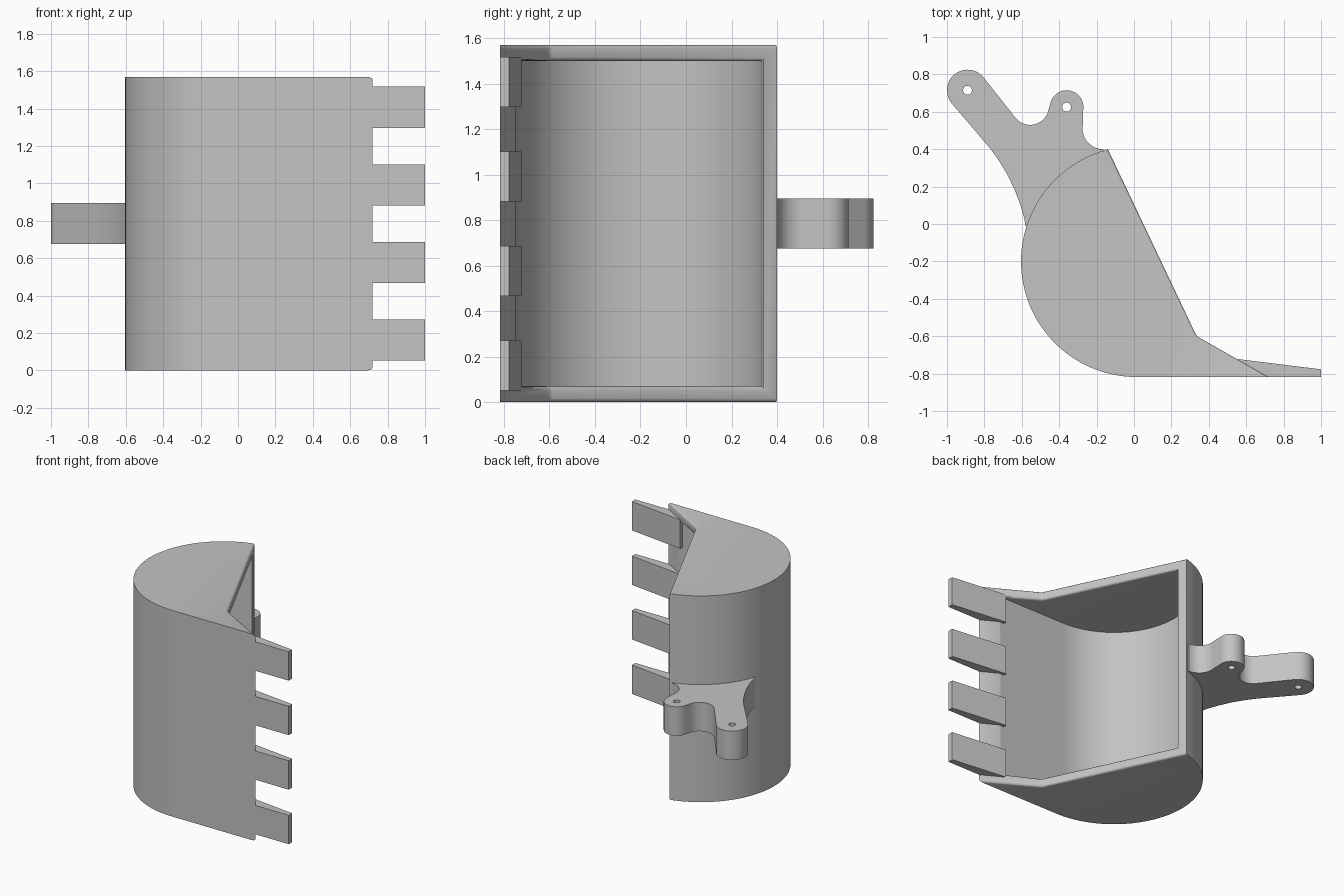
import bpy, bmesh
from math import cos, sin, radians
from mathutils import Vector

if "Cube" in bpy.data.objects:
    bpy.data.objects.remove(bpy.data.objects["Cube"])

# Single painted-metal grey
grey = bpy.data.materials.new("plain_grey")
grey.use_nodes = True
COLOUR = (0.55, 0.55, 0.55, 1)
grey.diffuse_color = COLOUR
grey.node_tree.nodes["Principled BSDF"].inputs["Base Color"].default_value = COLOUR

HEIGHT, WALL = 1.57, 0.07
CENTRE, RADIUS = (0.014, -0.2), 0.618
HEEL, CORNER, LIP = Vector((-0.14, 0.4)), Vector((0.335, -0.6)), Vector((0.72, -0.818))


def arc(centre, r, start, end, n):
    angles = [radians(start + (end - start) * i / n) for i in range(n + 1)]
    return [(centre[0] + r * cos(a), centre[1] + r * sin(a)) for a in angles]


def prism(name, outline, z0, z1):
    """Extrude a plan outline upwards from z0 to z1."""
    bm = bmesh.new()
    face = bm.faces.new([bm.verts.new((p[0], p[1], z0)) for p in outline])
    top = bmesh.ops.extrude_face_region(bm, geom=[face])["geom"]
    bmesh.ops.translate(bm, vec=(0, 0, z1 - z0),
                        verts=[g for g in top if isinstance(g, bmesh.types.BMVert)])
    bmesh.ops.recalc_face_normals(bm, faces=bm.faces)
    mesh = bpy.data.meshes.new(name)
    bm.to_mesh(mesh)
    bm.free()
    mesh.materials.append(grey)
    obj = bpy.data.objects.new(name, mesh)
    bpy.context.collection.objects.link(obj)
    return obj


def activate(obj):
    bpy.ops.object.select_all(action="DESELECT")
    obj.select_set(True)
    bpy.context.view_layer.objects.active = obj


def carve(obj, cutter):
    """Subtract the cutter and discard it."""
    cutter.hide_render = True
    mod = obj.modifiers.new("carve", "BOOLEAN")
    mod.operation, mod.solver, mod.object = "DIFFERENCE", "EXACT", cutter
    activate(obj)
    bpy.ops.object.modifier_apply(modifier=mod.name)
    bpy.data.objects.remove(cutter)


def smooth(obj):
    activate(obj)
    bpy.ops.object.shade_smooth_by_angle(angle=radians(30))


# Bucket: curved scoop with a hollow inside
bucket = prism("bucket", [HEEL] + arc(CENTRE, RADIUS, 106, 270, 56) + [LIP, CORNER], 0, HEIGHT)
hollow = prism("hollow", arc(CENTRE, RADIUS - WALL, 90, 270, 60)
               + [(1.2, CENTRE[1] - RADIUS + WALL), (1.2, CENTRE[1] + RADIUS - WALL)],
               WALL, HEIGHT - WALL)
carve(bucket, hollow)


# Rounded rim around the mouth
def on_rim(v, a, b):
    d = (b - a).normalized()
    p = v.co.xy - a
    return abs(d.x * p.y - d.y * p.x) < 0.002


bm = bmesh.new()
bm.from_mesh(bucket.data)
rim = []
for e in bm.edges:
    upright = abs(e.verts[0].co.z - e.verts[1].co.z) > 0.5
    inner_heel = e.verts[0].co.x < 0 and 0.3 < e.verts[0].co.y < 0.36
    for a, b in ((HEEL, CORNER), (CORNER, LIP)):
        if all(on_rim(v, a, b) for v in e.verts) and (not upright or inner_heel):
            rim.append(e)
            break
bmesh.ops.bevel(bm, geom=rim, offset=0.016, segments=3, profile=0.5,
                affect="EDGES", clamp_overlap=True)
bm.to_mesh(bucket.data)
bm.free()
smooth(bucket)

# Four digging teeth along the lip
for i in range(4):
    z = 0.052 + i * 0.415
    prism(f"tooth_{i + 1}", [(0.7, -0.818), (1, -0.818), (1, -0.777), (0.555, -0.722),
                             (0.555, -0.76)], z, z + 0.22)

# Mounting bracket: two rounded lugs blended into the back of the bucket
LONG_PIN, SHORT_PIN = (-0.89, 0.715), (-0.36, 0.625)
outline = (arc((-0.165, 0.51), 0.11, 270, 172, 12)
           + arc(SHORT_PIN, 0.09, -10, 165, 20)
           + arc((-0.555, 0.63), 0.1, -15, -140, 14)
           + arc(LONG_PIN, 0.11, 39, 219, 20)
           + [(-0.77, 0.405), (-0.72, 0.335), (-0.675, 0.26), (-0.635, 0.175),
              (-0.605, 0.095), (-0.587, 0.03), (-0.58, -0.01)]
           + arc(CENTRE, RADIUS - 0.01, 162, 106, 20))
bracket = prism("mounting_bracket", outline, 0.675, 0.895)
for pin in (LONG_PIN, SHORT_PIN):
    carve(bracket, prism("pin_hole", arc(pin, 0.024, 0, 345, 23), 0.6, 1))
smooth(bracket)
